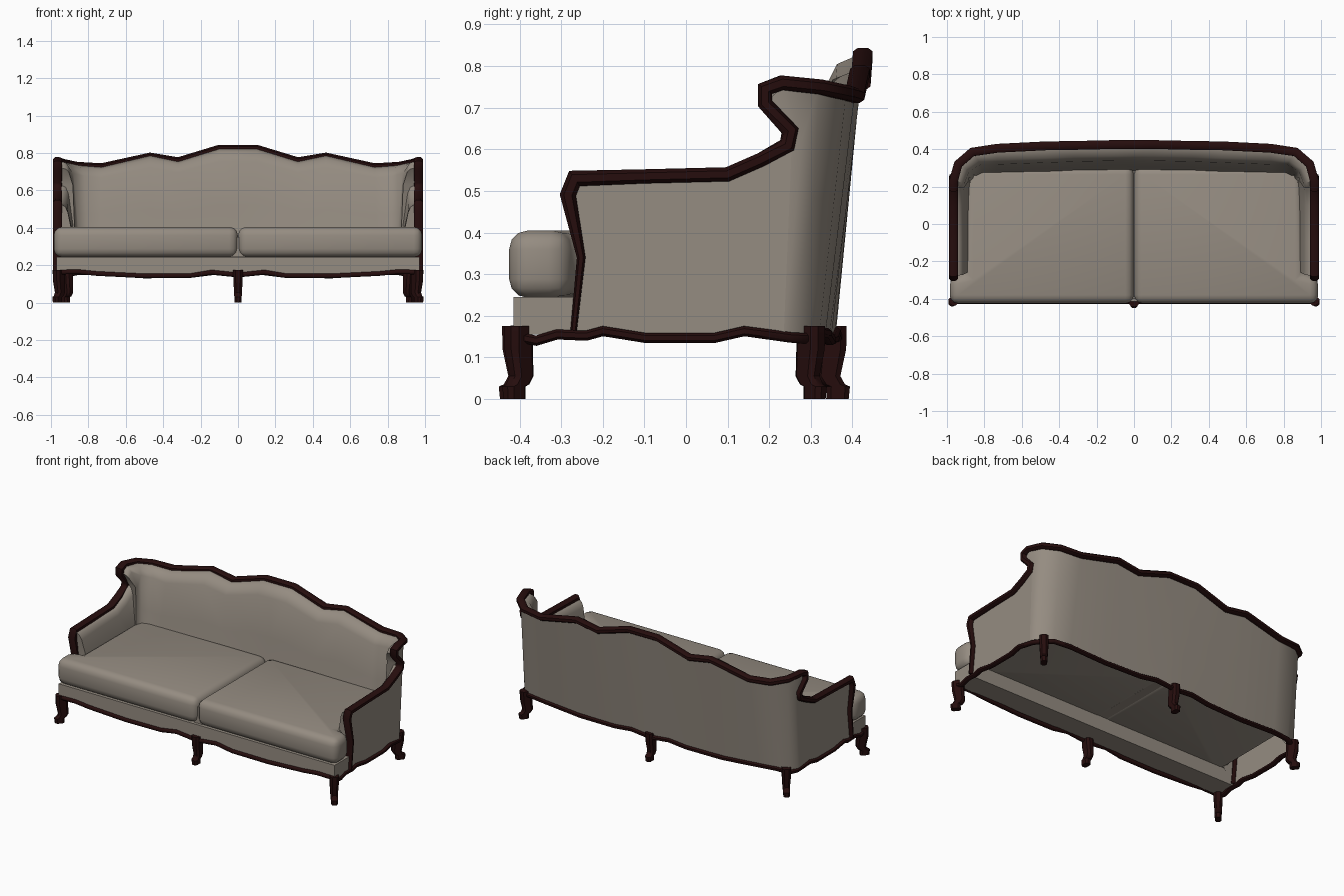
import bpy, bmesh, math
from mathutils import Vector as V

if "Cube" in bpy.data.objects:
    bpy.data.objects.remove(bpy.data.objects["Cube"])


def material(name, rgb):
    m = bpy.data.materials.new(name)
    m.diffuse_color = (*rgb, 1)
    m.use_nodes = True
    m.node_tree.nodes["Principled BSDF"].inputs["Base Color"].default_value = m.diffuse_color
    return m


WOOD = material("dark wood", (0.019, 0.004, 0.004))
FABRIC = material("taupe fabric", (0.30, 0.262, 0.22))


def finish(name, bm, mat, mirror=True, angle=40):
    bmesh.ops.recalc_face_normals(bm, faces=bm.faces[:])
    me = bpy.data.meshes.new(name)
    bm.to_mesh(me)
    bm.free()
    me.materials.append(mat)
    ob = bpy.data.objects.new(name, me)
    bpy.context.collection.objects.link(ob)
    bpy.ops.object.select_all(action='DESELECT')
    ob.select_set(True)
    bpy.context.view_layer.objects.active = ob
    bpy.ops.object.shade_smooth_by_angle(angle=math.radians(angle))
    if mirror:
        m = ob.modifiers.new("Mirror", 'MIRROR')
        m.merge_threshold = 0.0005
    return ob


def loft(bm, rings, closed=True, caps=(True, True)):
    vs = [[bm.verts.new(p) for p in r] for r in rings]
    n = len(vs[0])
    for a, b in zip(vs, vs[1:]):
        for i in range(n if closed else n - 1):
            j = (i + 1) % n
            bm.faces.new((a[i], a[j], b[j], b[i]))
    for use, r in zip(caps, (vs[0], vs[-1])):
        if use:
            bm.faces.new(r)
    return vs


def outward(p):
    """Horizontal direction pointing out of the shell in plan"""
    d = V((max(p.x - .75, 0), max(p.y - .2, 0), 0))
    return d.normalized() if d.length > 1e-6 else V((0, -1, 0))


def sweep(name, pts, w, h, normal=None, taper=()):
    """Eight-sided wooden moulding along a path, w across the shell, h in its plane"""
    pts = [V(p) for p in pts]
    rings = []
    for i, p in enumerate(pts):
        a = (p - pts[max(i - 1, 0)]).normalized()
        b = (pts[min(i + 1, len(pts) - 1)] - p).normalized()
        n = V(normal) if normal else outward(p)
        t = (a + b).normalized()
        v = t.cross(n).normalized()
        u = v.cross(t).normalized()
        k = taper[i] if i < len(taper) else 1.0
        if a.length and b.length:
            k *= min(1 / max(t.dot(b), .5), 1.35)
        rings.append([p + u * c * w / 2 + v * s * h / 2 * k for c, s in
                      ((1, .5), (.5, 1), (-.5, 1), (-1, .5), (-1, -.5), (-.5, -1), (.5, -1), (1, -.5))])
    bm = bmesh.new()
    loft(bm, rings, caps=(True, pts[-1].x > .01))
    return finish(name, bm, WOOD, angle=50)


# Upholstered shell: each column is bottom xy, optional middle, top
def shell(name, cols):
    rings = []
    for (bx, by), mid, top in cols:
        b, t = V((bx, by, .155)), V(top)
        m = V(mid) if mid else b.lerp(t, .55)
        n = outward(m)
        pad = .055 + .025 * n.y
        seat = b.lerp(m, min(.1 / (m.z - b.z), 1))
        rings.append([b, m, t, t - n * .02, m.lerp(t, .94) - n * pad * .75,
                      m.lerp(t, .78) - n * pad, m - n * .085, seat - n * .1])
    bm = bmesh.new()
    vs = loft(bm, rings, closed=False, caps=(False, False))[0]
    bm.faces.new((vs[0], vs[1], vs[6], vs[7]))
    bm.faces.new((vs[1], vs[5], vs[6]))
    for i in (1, 2, 3):
        bm.faces.new((vs[1], vs[i + 1], vs[i + 2]))if i > 1 else bm.faces.new((vs[1], vs[2], vs[3]))
    return finish(name, bm, FABRIC, angle=50)


X = .965
shell("arm_upholstery", [
    ((X, -.27), (X, -.252, .34), (X, -.275, .525)),
    ((X, -.1), None, (X, -.1, .53)),
    ((X, .1), None, (X, .1, .537)),
    ((X, .19), None, (X, .18, .575)),
    ((X, .235), None, (X, .255, .63))])
shell("back_upholstery", [
    ((X, .235), (X, .255, .63), (X, .2, .72)),
    ((.96, .25), (.962, .28, .63), (X, .235, .755)),
    ((.93, .29), None, (.94, .32, .75)),
    ((.86, .32), None, (.865, .385, .735)),
    ((.75, .335), None, (.73, .405, .725)),
    ((.47, .345), None, (.47, .415, .785)),
    ((.32, .35), None, (.32, .42, .755)),
    ((.1, .358), None, (.1, .425, .823)),
    ((0, .36), None, (0, .425, .823))])

# Carved top rail: up the arm front, along the arm, round the wing and over the back
sweep("top_rail", [
    (X, -.27, .165), (X, -.252, .34), (X, -.284, .49), (X, -.268, .53),
    (X, -.1, .535), (X, .1, .54), (X, .18, .575), (X, .243, .61), (X, .25, .645),
    (X, .19, .71), (X, .19, .745), (X, .23, .76), (.94, .32, .75),
    (.865, .385, .735), (.73, .405, .728), (.47, .418, .785), (.32, .42, .76),
    (.1, .425, .827), (0, .425, .827)], .047, .034, taper=(.45, .6, 1.1, 1.1))

# Wavy bottom rails
sweep("side_and_back_bottom_rail", [
    (X, -.41, .15), (X, -.36, .14), (X, -.31, .155), (X, -.24, .152), (X, -.2, .163),
    (X, -.1, .147), (X, .07, .147), (X, .14, .163), (.955, .25, .148), (.93, .29, .145),
    (.86, .32, .16), (.75, .335, .158), (.5, .345, .142), (.25, .352, .145),
    (.13, .357, .16), (0, .36, .147)], .03, .024)
sweep("front_bottom_rail", [
    (.97, -.415, .163), (.85, -.415, .165), (.75, -.415, .155), (.5, -.415, .143),
    (.25, -.415, .145), (.14, -.415, .163), (0, -.415, .148)], .024, .024, (0, -1, 0))

# Fabric apron under the cushions
bm = bmesh.new()
loft(bm, [[(x, y, z) for x, y in ((0, -.415), (.97, -.415), (.97, -.27), (0, -.27))]
          for z in (.155, .245)], caps=(True, True))
bmesh.ops.delete(bm, geom=[f for f in bm.faces if abs(f.calc_center_median().x) < .01],
                 context='FACES_ONLY')
finish("seat_apron", bm, FABRIC)

# T-shaped seat cushions with rounded edges, touching at the centre
bm = bmesh.new()
outline = ((.001, -.425), (.985, -.425), (.985, -.285), (.905, -.265), (.9, .31), (.001, .31))
loft(bm, [[(x, y, z) for x, y in outline] for z in (.243, .405)])
bmesh.ops.recalc_face_normals(bm, faces=bm.faces[:])
bmesh.ops.bevel(bm, geom=bm.edges[:], offset=.045, segments=3, profile=.5,
                affect='EDGES', clamp_overlap=False)
finish("seat_cushion", bm, FABRIC, angle=60)

# Fabric strip closing the seam between the cushions
bm = bmesh.new()
loft(bm, [[(x, y, z) for x, y in ((-.03, -.4), (.03, -.4), (.03, .3), (-.03, .3))]
          for z in (.247, .35)])
finish("cushion_seam", bm, FABRIC, mirror=False)


# Cabriole legs: sections of height, outward shift, half depth, half width
def leg(name, x, y, angle, mirror):
    d = V((math.cos(angle), math.sin(angle), 0))
    s = V((-d.y, d.x, 0))
    rings = []
    for z, o, hd, hw in ((.175, 0, .034, .026), (.12, -.001, .034, .025), (.055, -.01, .029, .021),
                         (.035, .002, .028, .02), (.03, .014, .028, .02), (0, .012, .027, .018)):
        c = V((x, y, z)) + d * o
        rings.append([c + d * hd * a + s * hw * b for a, b in
                      ((1, .5), (.6, 1), (-.6, 1), (-1, .5), (-1, -.5), (-.6, -1), (.6, -1), (1, -.5))])
    bm = bmesh.new()
    loft(bm, rings)
    finish(name, bm, WOOD, mirror)


leg("front_leg", .958, -.403, math.radians(-50), True)
leg("back_leg", .915, .3, math.radians(50), True)
leg("front_middle_leg", 0, -.408, -math.pi / 2, False)
leg("back_middle_leg", 0, .352, math.pi / 2, False)
